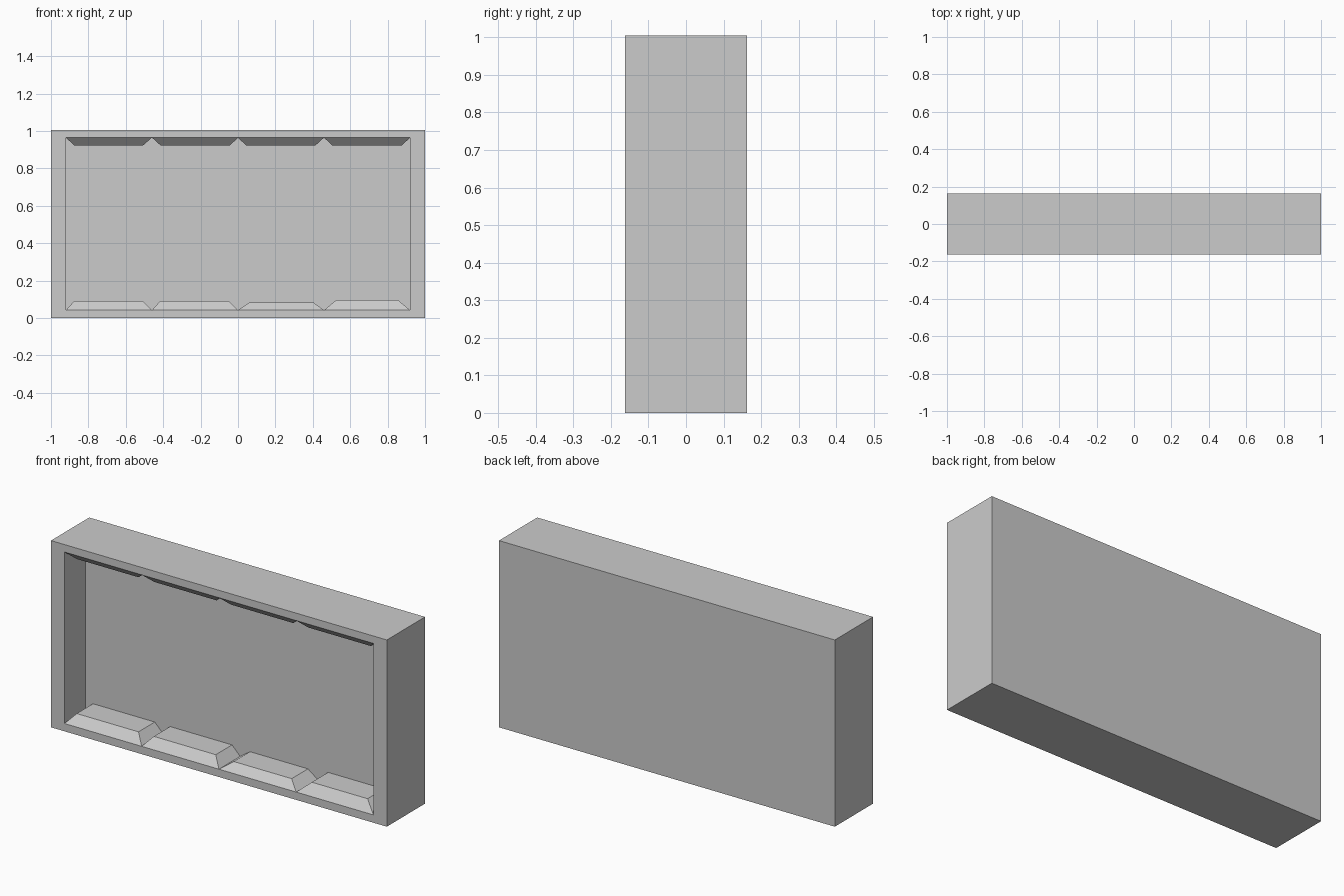
import bpy, bmesh

if "Cube" in bpy.data.objects:
    bpy.data.objects.remove(bpy.data.objects["Cube"])

W, D, H = 1.0, 0.1625, 1.005          # half width, half depth, height
RX, Z0, Z1 = 0.92, 0.042, 0.965       # recess opening
BACK = 0.018                          # recess back plane
CHAMFER = 0.042                       # front slope depth of each block


def add_object(name, bm):
    bmesh.ops.recalc_face_normals(bm, faces=bm.faces)
    mesh = bpy.data.meshes.new(name)
    bm.to_mesh(mesh)
    bm.free()
    obj = bpy.data.objects.new(name, mesh)
    bpy.context.collection.objects.link(obj)
    return obj


# Case: a box whose front face is inset and pushed back into a recess
bm = bmesh.new()
bmesh.ops.create_cube(bm, size=2)
for v in bm.verts:
    v.co = (v.co.x * W, v.co.y * D, (v.co.z + 1) * H / 2)
front = min(bm.faces, key=lambda f: f.calc_center_median().y)
bmesh.ops.inset_region(bm, faces=[front], thickness=0.05)
for v in front.verts:
    v.co.x = RX if v.co.x > 0 else -RX
    v.co.z = Z1 if v.co.z > H / 2 else Z0
bmesh.ops.inset_region(bm, faces=[front], thickness=0.0)
for v in front.verts:
    v.co.y = BACK
add_object("case", bm)


# Padded block: sloped front and ends, running back to the recess wall
def block(name, x0, x1, tx0, tx1, base, top):
    bm = bmesh.new()
    bottom = [bm.verts.new(p) for p in
              ((x0, -D, base), (x1, -D, base), (x1, BACK, base), (x0, BACK, base))]
    upper = [bm.verts.new(p) for p in
             ((tx0, -D + CHAMFER, top), (tx1, -D + CHAMFER, top),
              (tx1, BACK, top), (tx0, BACK, top))]
    for i in range(4):
        j = (i + 1) % 4
        bm.faces.new((bottom[i], bottom[j], upper[j], upper[i]))
    bm.faces.new(upper)
    bm.faces.new(bottom[::-1])
    add_object(name, bm)


# Lower blocks vary slightly in size: flat top start, end, height
lower = [(-0.876, -0.508, 0.091), (-0.417, -0.048, 0.091),
         (0.059, 0.404, 0.083), (0.524, 0.856, 0.096)]
# Upper blocks share one height
upper = [(-0.876, -0.508), (-0.414, -0.043), (0.043, 0.414), (0.503, 0.876)]
for i in range(4):
    a = -RX + i * RX / 2
    b = a + RX / 2
    block(f"lower_block_{i + 1}", a, b, *lower[i][:2], Z0, lower[i][2])
    block(f"upper_block_{i + 1}", a, b, *upper[i], Z1, 0.923)
